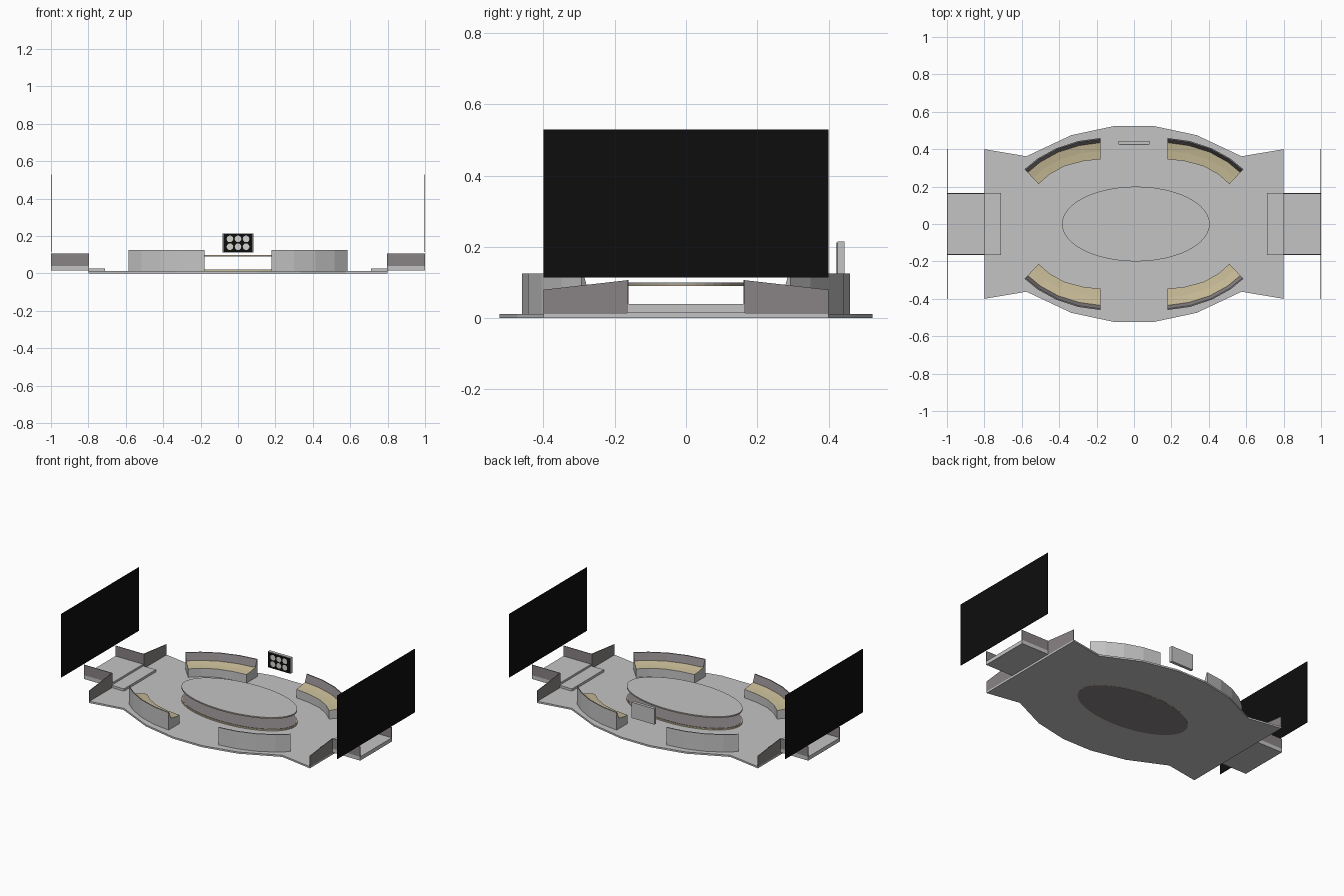
import bpy, bmesh, math

if "Cube" in bpy.data.objects:
    bpy.data.objects.remove(bpy.data.objects["Cube"])


def mat(name, rgb):
    m = bpy.data.materials.new(name)
    m.diffuse_color = (*rgb, 1)
    m.use_nodes = True
    m.node_tree.nodes["Principled BSDF"].inputs["Base Color"].default_value = m.diffuse_color
    return m


GRAY = mat("light gray", (0.55, 0.55, 0.55))
BROWN = mat("warm dark gray", (0.25, 0.225, 0.23))
CREAM = mat("cream", (0.58, 0.5, 0.31))
BLACK = mat("black", (0.004, 0.004, 0.004))
WHITE = mat("pale gray", (0.65, 0.65, 0.62))


def finish(name, bm, *mats):
    bmesh.ops.recalc_face_normals(bm, faces=bm.faces)
    me = bpy.data.meshes.new(name)
    bm.to_mesh(me)
    bm.free()
    for m in mats:
        me.materials.append(m)
    ob = bpy.data.objects.new(name, me)
    bpy.context.collection.objects.link(ob)
    return ob


def box(name, lo, hi, m):
    bm = bmesh.new()
    bmesh.ops.create_cube(bm, size=1)
    for v in bm.verts:
        v.co = [(a + b) / 2 + c * (b - a) for a, b, c in zip(lo, hi, v.co)]
    return finish(name, bm, m)


def prism(name, outline, offset, m):
    """Extrude a closed 3D outline along an offset."""
    bm = bmesh.new()
    f = bm.faces.new([bm.verts.new(p) for p in outline])
    r = bmesh.ops.extrude_face_region(bm, geom=[f])
    vs = [g for g in r["geom"] if isinstance(g, bmesh.types.BMVert)]
    bmesh.ops.translate(bm, verts=vs, vec=offset)
    return finish(name, bm, m)


def ellipse(name, a, b, z0, z1, m):
    pts = [(0.01 + a * math.cos(2 * math.pi * i / 48),
            b * math.sin(2 * math.pi * i / 48), z0) for i in range(48)]
    return prism(name, pts, (0, 0, z1 - z0), m)


# Platform
half = [(0.8, 0.4), (0.575, 0.362), (0.335, 0.475), (0.105, 0.524)]
back = half + [(-x, y) for x, y in reversed(half)]
outline = back + [(x, -y) for x, y in reversed(back)]
prism("platform", [(x, y, 0.001) for x, y in outline], (0, 0, 0.011), GRAY)

# Central oval: floor inset with cream rim, and thin canopy disc above
ellipse("oval_rim", 0.396, 0.2, 0.0005, 0.02, CREAM)
ellipse("oval_floor", 0.391, 0.195, 0.0, 0.022, BROWN)
ellipse("oval_top_trim", 0.395, 0.2, 0.091, 0.095, CREAM)
ellipse("oval_top_edge", 0.395, 0.2, 0.095, 0.098, BROWN)
ellipse("oval_top", 0.395, 0.2, 0.098, 0.1, GRAY)

# Four curved sofas: cross-section swept between outer and inner arcs
outer = [(0.585, 0.293), (0.515, 0.35), (0.415, 0.405), (0.3, 0.443), (0.18, 0.46)]
inner = [(0.51, 0.213), (0.452, 0.265), (0.37, 0.31), (0.27, 0.336), (0.18, 0.346)]
section = [(0, 0.012), (0, 0.126), (0.06, 0.126), (0.22, 0.08),
           (0.6, 0.072), (1, 0.067), (1, 0.012)]
for sx in (-1, 1):
    for sy in (-1, 1):
        bm = bmesh.new()
        rings = []
        for o, i in zip(outer, inner):
            rings.append([bm.verts.new((sx * (o[0] + (i[0] - o[0]) * t),
                                        sy * (o[1] + (i[1] - o[1]) * t), z))
                          for t, z in section])
        n = len(section)
        for r, s in zip(rings, rings[1:]):
            for k in range(n):
                f = bm.faces.new((r[k], r[(k + 1) % n], s[(k + 1) % n], s[k]))
                f.material_index = {1: 1, 2: 1, 3: 2, 4: 2}.get(k, 0)
        bm.faces.new(rings[0])
        bm.faces.new(rings[-1])
        finish("sofa", bm, GRAY, BROWN, CREAM)

# Ends: entry step, landing, partition walls and big screen
for s in (-1, 1):
    def xs(a, b):
        return sorted((s * a, s * b))
    a, b = xs(0.71, 0.8)
    box("entry_step", (a, -0.165, 0.011), (b, 0.165, 0.027), GRAY)
    a, b = xs(0.8, 1.0)
    box("landing", (a, -0.165, 0.015), (b, 0.165, 0.04), GRAY)
    for t in (-1, 1):
        y0, y1 = sorted((t * 0.161, t * 0.165))
        box("landing_wall", (a, y0, 0.04), (b, y1, 0.107), BROWN)
        prism("end_wall", [(s * 0.796, t * 0.163, 0.012), (s * 0.796, t * 0.4, 0.012),
                           (s * 0.796, t * 0.4, 0.08), (s * 0.796, t * 0.163, 0.107)],
              (s * 0.004, 0, 0), BROWN)
    a, b = xs(0.997, 1.0)
    box("screen", (a, -0.4, 0.115), (b, 0.4, 0.53), BLACK)

# Small display board with six pale dials
box("board", (-0.082, 0.425, 0.112), (0.082, 0.445, 0.215), GRAY)
box("board_face", (-0.078, 0.423, 0.115), (0.078, 0.426, 0.212), BLACK)
for i in (-1, 0, 1):
    for j in (-1, 1):
        bm = bmesh.new()
        bmesh.ops.create_circle(bm, cap_ends=True, segments=12, radius=0.018)
        for v in bm.verts:
            v.co = (i * 0.043 + v.co.x, 0.422, 0.164 + j * 0.021 + v.co.y)
        finish("dial", bm, WHITE)
